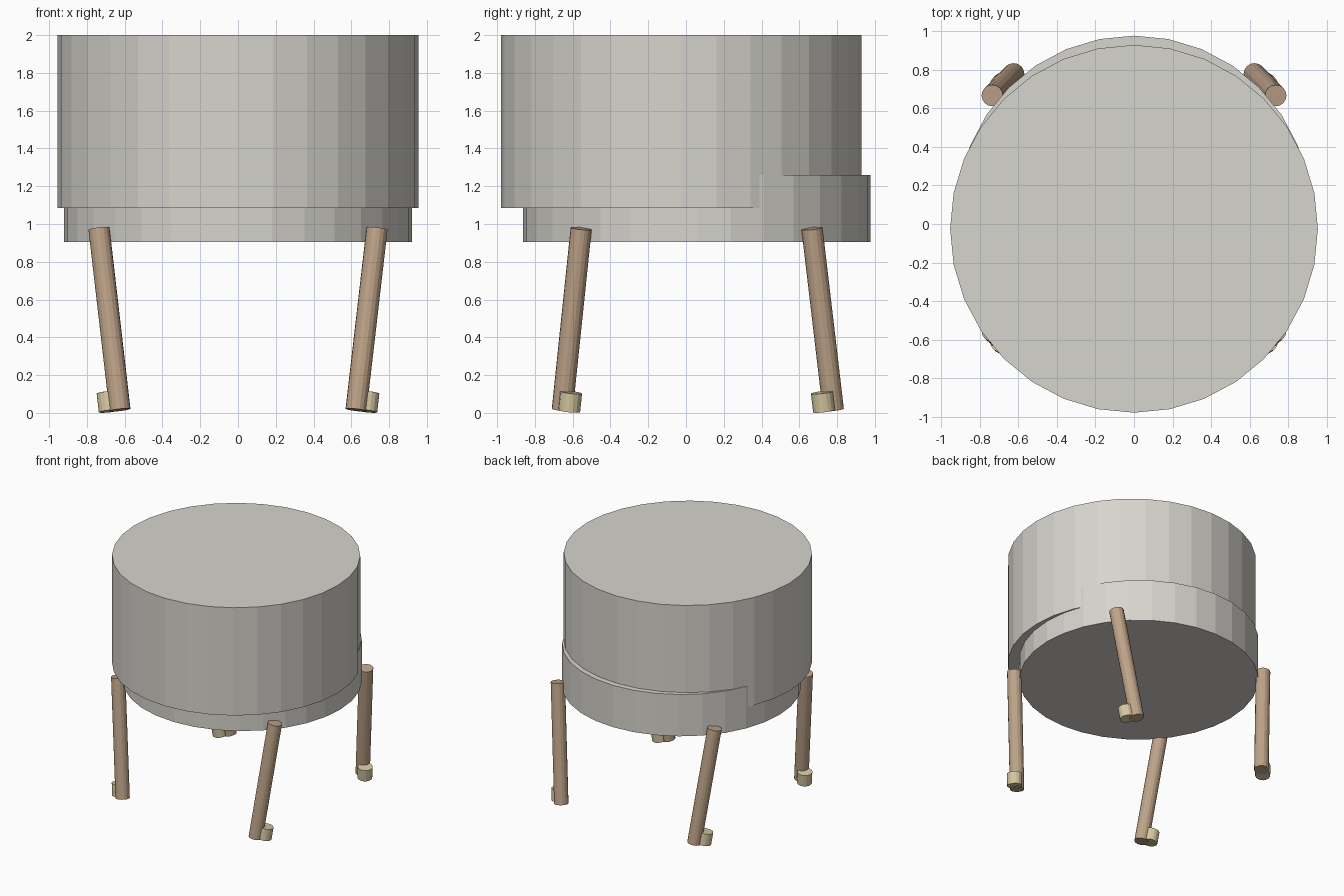
import bpy
from mathutils import Vector

if "Cube" in bpy.data.objects:
    bpy.data.objects.remove(bpy.data.objects["Cube"])


def material(name, rgb):
    m = bpy.data.materials.new(name)
    m.diffuse_color = (*rgb, 1)
    m.use_nodes = True
    m.node_tree.nodes["Principled BSDF"].inputs["Base Color"].default_value = m.diffuse_color
    return m


STONE = material("pale_fabric", (0.68, 0.66, 0.61))
WOOD = material("wood", (0.52, 0.37, 0.25))
PAD = material("foot_pad", (0.68, 0.58, 0.36))


def rod(name, a, b, r, sides, mat):
    """Cylinder running from point a to point b."""
    a, b = Vector(a), Vector(b)
    d = b - a
    bpy.ops.mesh.primitive_cylinder_add(
        vertices=sides, radius=r, depth=d.length, location=(a + b) / 2,
        rotation=d.to_track_quat('Z', 'Y').to_euler())
    ob = bpy.context.object
    ob.name = name
    ob.data.materials.append(mat)
    return ob


# Seat drum and the slightly offset base drum beneath it
rod("seat", (0, -0.025, 1.085), (0, -0.025, 2.0), 0.955, 32, STONE)
rod("base", (0, 0.058, 0.905), (0, 0.058, 1.26), 0.92, 32, STONE)

# Slanted legs with a small pad beside each lower end
for end, y_top, y_bottom, y_foot in (("front", -0.555, -0.655, -0.613),
                                     ("back", 0.667, 0.78, 0.725)):
    for side, s in (("left", -1), ("right", 1)):
        top = Vector((s * 0.736, y_top, 0.976))
        bottom = Vector((s * 0.625, y_bottom, 0.016))
        rod(f"{end}_{side}_leg", bottom, top, 0.056, 16, WOOD)
        axis = (top - bottom).normalized()
        mid = Vector((s * 0.685, y_foot, 0.059))
        rod(f"{end}_{side}_foot", mid - axis * 0.05, mid + axis * 0.05,
            0.058, 16, PAD)
